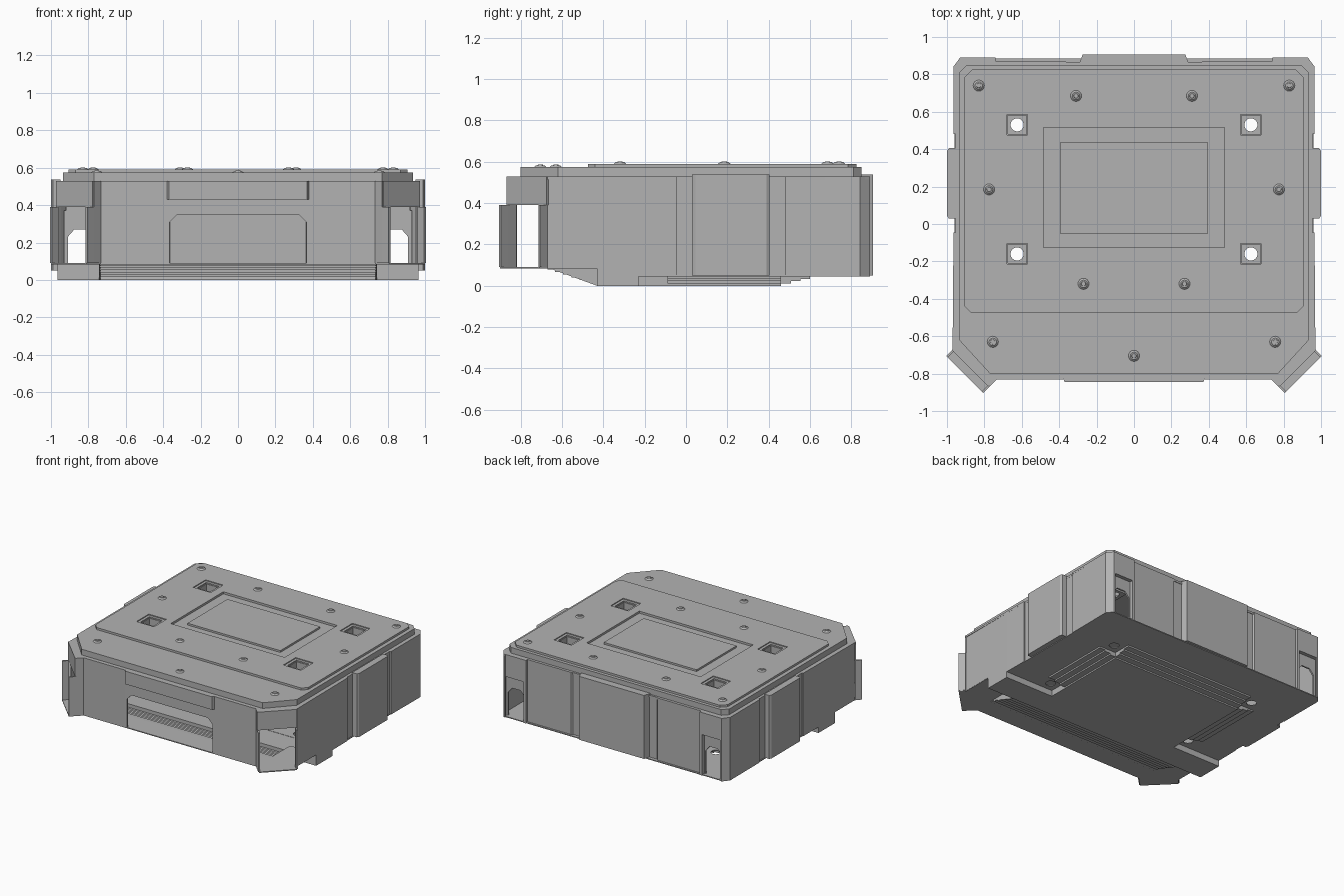
import bpy, bmesh
from mathutils import Matrix

cube = bpy.data.objects.get("Cube")
if cube:
    bpy.data.objects.remove(cube, do_unlink=True)

grey = bpy.data.materials.new("Plain grey")
grey.use_nodes = True
COLOUR = (0.45, 0.45, 0.45, 1)
grey.diffuse_color = COLOUR
grey.node_tree.nodes["Principled BSDF"].inputs["Base Color"].default_value = COLOUR

AXES = {"z": lambda u, v, w: (u, v, w),
        "y": lambda u, v, w: (u, w, v),
        "x": lambda u, v, w: (w, u, v)}


def finish(name, bm, mirror=False, sheet=False):
    bmesh.ops.recalc_face_normals(bm, faces=bm.faces)
    mesh = bpy.data.meshes.new(name)
    bm.to_mesh(mesh)
    bm.free()
    mesh.materials.append(grey)
    ob = bpy.data.objects.new(name, mesh)
    bpy.context.collection.objects.link(ob)
    if sheet:
        mod = ob.modifiers.new("Thickness", "SOLIDIFY")
        mod.thickness = 0.012
        mod.offset = 0
    if mirror:
        ob.modifiers.new("Mirror", "MIRROR")
    return ob


def add_prism(bm, pts, a, b, axis="z", closed=True):
    lo = [bm.verts.new(AXES[axis](u, v, a)) for u, v in pts]
    hi = [bm.verts.new(AXES[axis](u, v, b)) for u, v in pts]
    n = len(pts)
    for i in range(n if closed else n - 1):
        j = (i + 1) % n
        bm.faces.new((lo[i], lo[j], hi[j], hi[i]))
    if closed:
        bm.faces.new(lo[::-1])
        bm.faces.new(hi)


def prism(name, pts, a, b, axis="z", mirror=False):
    bm = bmesh.new()
    add_prism(bm, pts, a, b, axis)
    return finish(name, bm, mirror)


def sheet(name, pts, a, b, axis="z", mirror=True):
    bm = bmesh.new()
    add_prism(bm, pts, a, b, axis, closed=False)
    return finish(name, bm, mirror, sheet=True)


def rect(x0, x1, y0, y1):
    return [(x0, y0), (x1, y0), (x1, y1), (x0, y1)]


def square(x, y, r):
    return rect(x - r, x + r, y - r, y + r)


def full(half):
    return half + [(-x, y) for x, y in reversed(half)]


def cut(ob, shapes):
    """Subtract a list of (points, bottom, top) prisms, then drop the cutter."""
    bm = bmesh.new()
    for pts, a, b in shapes:
        add_prism(bm, pts, a, b)
    subtract(ob, bm)


def cut_round(ob, centres, r, z):
    bm = bmesh.new()
    for x, y in centres:
        bmesh.ops.create_cone(bm, cap_ends=True, segments=24, radius1=r, radius2=r,
                              depth=0.2, matrix=Matrix.Translation((x, y, z)))
    subtract(ob, bm)


def subtract(ob, bm):
    tool = finish("cutter", bm)
    tool.hide_render = True
    mod = ob.modifiers.new("Cut", "BOOLEAN")
    mod.operation = "DIFFERENCE"
    mod.solver = "EXACT"
    mod.object = tool
    bpy.context.view_layer.objects.active = ob
    bpy.ops.object.modifier_apply(modifier="Cut")
    bpy.data.objects.remove(tool, do_unlink=True)


WELLS = [(sx * 0.625, y) for sx in (-1, 1) for y in (-0.16, 0.53)]
well_cuts = [(square(x, y, 0.055), 0.4, 0.7) for x, y in WELLS]

# Rim and stepped roof
rim = prism("top_rim", full([(0.735, -0.825), (0.775, -0.865), (0.97, -0.67), (0.965, -0.05),
                             (0.955, -0.05), (0.955, 0.485), (0.965, 0.485), (0.965, 0.84),
                             (0.93, 0.89), (0.74, 0.89), (0.74, 0.87), (0.37, 0.865)]), 0.515, 0.53)
cut(rim, well_cuts)
roof = prism("roof_slab", full([(0.77, -0.8), (0.935, -0.62), (0.935, 0.81), (0.895, 0.85)]),
             0.53, 0.574)
cut(roof, well_cuts)
deck = prism("roof_deck", full([(0.87, -0.475), (0.905, -0.44), (0.905, 0.785), (0.865, 0.825)]),
             0.574, 0.59)
cut(deck, well_cuts + [(rect(-0.485, 0.485, -0.125, 0.515), 0.56, 0.7)])
cut(deck, [(square(x, y, 0.075), 0.583, 0.7) for x, y in WELLS])
prism("roof_hatch", rect(-0.395, 0.395, -0.05, 0.435), 0.57, 0.588)

# Lifting wells with round drain holes
for x, y in WELLS:
    sheet("well_wall", square(x, y, 0.055) + [(x - 0.055, y - 0.055)], 0.46, 0.574, mirror=False)
    base = prism("well_floor", square(x, y, 0.06), 0.455, 0.465)
    cut_round(base, [(x, y)], 0.035, 0.46)

# Roof bolts
BOLTS = [(0.83, 0.74), (0.31, 0.685), (0.775, 0.185), (0.27, -0.32), (0.755, -0.63)]
for x, y in BOLTS + [(-x, y) for x, y in BOLTS] + [(0, -0.705)]:
    top = 0.59 if y > -0.475 else 0.574
    bm = bmesh.new()
    for r1, r2, h in ((0.03, 0.02, 0.009), (0.016, 0.012, 0.012)):
        bmesh.ops.create_cone(bm, cap_ends=True, segments=16, radius1=r1, radius2=r2,
                              depth=h, matrix=Matrix.Translation((x, y, top + h / 2)))
    finish("roof_bolt", bm)

# Front wall with open doorway and header
sheet("front_wall", [(0.38, -0.825), (0.735, -0.825), (0.775, -0.865)], 0.09, 0.53, mirror=True)
prism("door_frame", full([(0.365, 0.09), (0.365, 0.31), (0.325, 0.35)])
      + [(-0.365, 0.09), (-0.385, 0.09), (-0.385, 0.43), (0.385, 0.43), (0.385, 0.09)][1:],
      -0.83, -0.818, "y")
prism("door_header", full([(0.385, -0.815), (0.37, -0.845)]), 0.43, 0.53)

# Flared open front corners
sheet("corner_front_wing", [(0.775, -0.865), (0.81, -0.9)], 0.09, 0.39)
sheet("corner_side_wing", [(0.965, -0.675), (1.0, -0.71)], 0.09, 0.39)
sheet("corner_lintel", [(0.775, -0.865), (0.97, -0.67)], 0.39, 0.53)

# Side walls
sheet("side_wall_front", [(0.96, -0.67), (0.96, -0.43)], 0.085, 0.53)
sheet("side_wall_foot", [(0.96, -0.43), (0.96, -0.23)], 0.0, 0.53)
sheet("side_wall_middle", [(0.96, -0.23), (0.96, -0.05), (0.95, -0.05), (0.95, 0.485),
                           (0.96, 0.485), (0.96, 0.84), (0.925, 0.885), (0.915, 0.885)], 0.045, 0.53)
prism("side_panel", [(0.95, 0.03), (0.99, 0.03), (1.0, 0.045), (1.0, 0.39), (0.99, 0.405),
                     (0.95, 0.405)], 0.05, 0.538, mirror=True)

# Back wall with arched corner pockets
sheet("back_wall", [(0.75, 0.865), (0.37, 0.865), (0.36, 0.855), (0, 0.855)], 0.045, 0.53)
prism("back_panel", full([(0.295, 0.85), (0.275, 0.905)]), 0.05, 0.538)
prism("back_corner_block", rect(0.74, 0.92, 0.85, 0.89), 0.36, 0.53, mirror=True)
prism("back_corner_jamb", rect(0.74, 0.76, 0.85, 0.89), 0.045, 0.36, mirror=True)
prism("back_corner_arch", [(0.75, 0.045), (0.77, 0.045), (0.77, 0.23), (0.805, 0.27), (0.875, 0.27),
                           (0.91, 0.23), (0.91, 0.045), (0.93, 0.045), (0.93, 0.37), (0.75, 0.37)],
      0.85, 0.862, "y", mirror=True)

# Floors
prism("front_floor", [(0, -0.825), (0.735, -0.825), (0.81, -0.9), (1.0, -0.71), (0.965, -0.67),
                      (0.965, -0.43), (0.74, -0.43), (0.74, -0.66), (0, -0.66)],
      0.083, 0.09, mirror=True)
floor = prism("main_floor", full([(0.96, -0.23), (0.96, 0.84), (0.925, 0.885)]), 0.045, 0.052)
cut_round(floor, WELLS, 0.035, 0.05)

# Stepped front underside
STEPS = 6
stairs = []
for i in range(STEPS):
    y, z = -0.67 + 0.24 * i / STEPS, 0.084 - 0.078 * i / STEPS
    stairs += [(y, z), (y + 0.24 / STEPS, z)]
sheet("front_steps", stairs + [(-0.43, 0.006)], -0.74, 0.74, "x", mirror=False)
prism("step_cheek", [(-0.67, 0.088), (-0.43, 0.088), (-0.43, 0)], 0.735, 0.743, "x", mirror=True)

# Base pads with stepped sides and back
prism("foot_bar", rect(-0.966, 0.966, -0.43, -0.23), 0, 0.05)
prism("foot_front", rect(0.74, 0.966, -0.43, -0.42), 0, 0.09, mirror=True)
prism("base_plate", rect(-0.555, 0.555, -0.235, 0.46), 0, 0.05)
for i in range(3):
    reach, z = 0.047 * (i + 1), 0.011 * (i + 1)
    prism("back_step", rect(-0.555, 0.555, 0.455, 0.46 + reach), z, 0.05)
    prism("side_step", rect(0.55, 0.555 + reach, -0.09, 0.46), z, 0.05, mirror=True)
